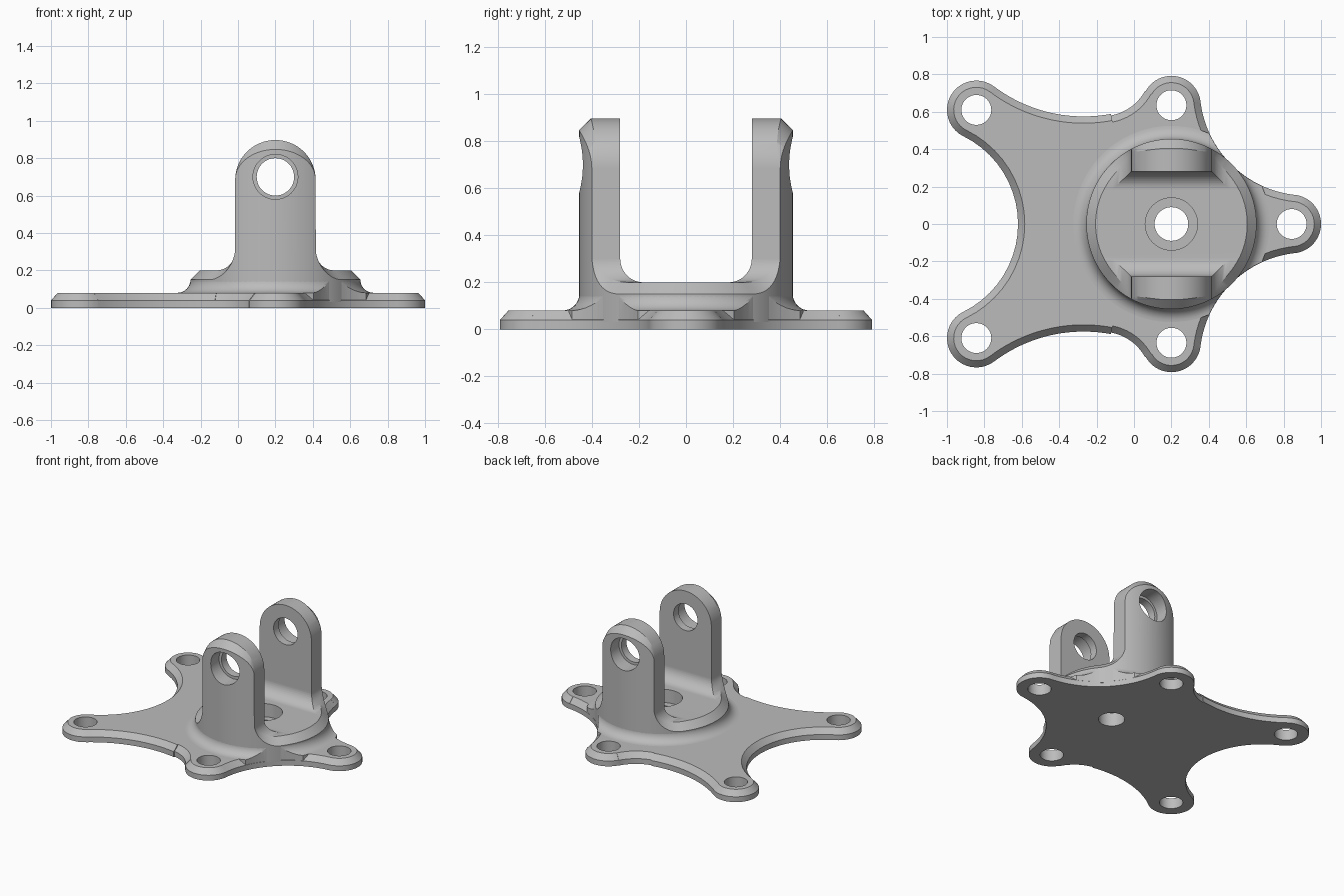
import bpy, bmesh, math
from math import sin, cos, pi, sqrt, asin, atan2
from mathutils import Vector

cube = bpy.data.objects.get("Cube")
if cube:
    bpy.data.objects.remove(cube, do_unlink=True)

grey = bpy.data.materials.new("plain grey")
grey.use_nodes = True
colour = (0.5, 0.5, 0.5, 1)
grey.diffuse_color = colour
grey.node_tree.nodes["Principled BSDF"].inputs["Base Color"].default_value = colour

HUB_X = 0.2      # hub axis
HUB_R = 0.455    # hub radius
BOSS_R = 0.157   # radius of the screw lobes


def make_object(name, bm):
    bmesh.ops.remove_doubles(bm, verts=bm.verts, dist=1e-5)
    bmesh.ops.dissolve_degenerate(bm, edges=bm.edges, dist=1e-5)
    bmesh.ops.recalc_face_normals(bm, faces=bm.faces)
    mesh = bpy.data.meshes.new(name)
    bm.to_mesh(mesh)
    bm.free()
    mesh.materials.append(grey)
    ob = bpy.data.objects.new(name, mesh)
    bpy.context.collection.objects.link(ob)
    return ob


def stack(name, loops, closed=False):
    """Skin a list of matching point loops, capped unless closed on itself."""
    bm = bmesh.new()
    rings = [[bm.verts.new(p) for p in loop] for loop in loops]
    n = len(rings[0])
    pairs = list(zip(rings, rings[1:]))
    if closed:
        pairs.append((rings[-1], rings[0]))
    else:
        bm.faces.new(rings[0])
        bm.faces.new(rings[-1])
    for a, b in pairs:
        for i in range(n):
            j = (i + 1) % n
            bm.faces.new((a[i], a[j], b[j], b[i]))
    return make_object(name, bm)


def cylinder(centre, axis, radius, lo, hi):
    loops = []
    for h in (lo, hi):
        loop = []
        for i in range(48):
            u, v = radius * cos(i * pi / 24), radius * sin(i * pi / 24)
            off = Vector((u, v, h)) if axis == "z" else Vector((u, h, v))
            loop.append(Vector(centre) + off)
        loops.append(loop)
    return stack("cutter", loops)


def boolean(ob, cutter, operation="DIFFERENCE"):
    mod = ob.modifiers.new("cut", "BOOLEAN")
    mod.operation, mod.object, mod.solver = operation, cutter, "EXACT"
    bpy.context.view_layer.objects.active = ob
    bpy.ops.object.modifier_apply(modifier=mod.name)
    bpy.data.objects.remove(cutter, do_unlink=True)


# Plate outline: tangent circles, +1 for lobes and -1 for the hollows between
half = [(0.923, 0.724, 0.572, -1), (0.2, 0.635, BOSS_R, 1),
        (-0.17, 0.837, 0.261, -1), (-0.27, 1.368, 0.793, -1),
        (-0.843, 0.61, BOSS_R, 1)]
chain = [(0.843, 0, BOSS_R, 1)] + half + [(-1.143, 0, 0.523, -1)]
chain += [(x, -y, r, s) for x, y, r, s in reversed(half)]


def joint(a, b):
    """Angles on circles a and b of the point where they touch."""
    ang = atan2(b[1] - a[1], b[0] - a[0])
    if a[3] != b[3]:
        return ang, ang + pi
    if a[2] < b[2]:
        ang += pi
    return ang, ang


def outline(inset, z):
    pts = []
    for i, c in enumerate(chain):
        x, y, r, s = c
        start = joint(chain[i - 1], c)[1]
        end = joint(c, chain[(i + 1) % len(chain)])[0]
        sweep = s * ((s * (end - start)) % (2 * pi))
        for k in range(21):
            a = start + sweep * k / 20
            pts.append((x + (r - s * inset) * cos(a), y + (r - s * inset) * sin(a), z))
    return pts


# Base plate with chamfered rim and screw holes
plate = stack("base_plate", [outline(0, 0), outline(0, 0.04), outline(0.036, 0.08)])
for x, y, r, s in chain:
    if s > 0:
        boolean(plate, cylinder((x, y, 0), "z", 0.08, -1, 1))
boolean(plate, cylinder((HUB_X, 0, 0), "z", 0.09, -1, 1))

# Concave skirt blending hub into plate, trimmed to the plate outline
section = [(0.3, 0.14), (0.3, 0.03), (0.525, 0.03)]
section += [(0.525 - 0.071 * sin(t * pi / 16), 0.151 - 0.071 * cos(t * pi / 16)) for t in range(9)]
skirt = stack("hub_skirt", [[(HUB_X + r * cos(k * pi / 48), r * sin(k * pi / 48), z)
                             for r, z in section] for k in range(96)], closed=True)
boolean(skirt, stack("cutter", [outline(0.001, -1), outline(0.001, 1)]), "INTERSECT")

# Fork: right half of the front profile as (x, z, chamfer, outer x)
profile = []
for k in range(17):      # rounded ear top
    a = k * pi / 32
    x = 0.215 * sin(a)
    profile.append((x, 0.685 + 0.212 * cos(a), 0.05 * cos(a), x))
for k in range(13):      # ear flaring into the hub top
    a = k * pi / 24
    x, c = 0.316 - 0.1 * cos(a), 0.05 * sin(a)
    profile.append((x, 0.3 - 0.1 * sin(a), c, x * HUB_R / (HUB_R - c)))
first = asin(0.316 / 0.405)
for k in range(1, 17):   # hub rim
    s = sin(first + (pi / 2 - first) * k / 16)
    profile.append((0.405 * s, 0.2, 0.05, HUB_R * s))
profile = [(-x, z, c, -o) for x, z, c, o in reversed(profile[1:])] + profile

bm = bmesh.new()
columns = []
for x, z, c, o in profile:
    y_in = sqrt(max(0, (HUB_R - c) ** 2 - x * x))
    y_out = sqrt(max(0, HUB_R ** 2 - o * o))
    front = [(o, y_out, 0.03), (o, y_out, z - c), (x, y_in, z)]
    ring = front + [(px, -py, pz) for px, py, pz in reversed(front)]
    columns.append([bm.verts.new((HUB_X + px, py, pz)) for px, py, pz in ring])
for a, b in zip(columns, columns[1:]):
    for i in range(6):
        j = (i + 1) % 6
        bm.faces.new((a[i], a[j], b[j], b[i]))
fork = make_object("fork", bm)

# Slot between the ears, with rounded lower corners
side = [(0.18 + 0.1 * sin(k * pi / 24), 0.2995 - 0.1 * cos(k * pi / 24)) for k in range(13)]
side.append((0.28, 1.2))
slot = side + [(-y, z) for y, z in reversed(side)]
boolean(fork, stack("cutter", [[(x, y, z) for y, z in slot] for x in (-0.6, 1)]))

# Pin holes with outer counterbores, and the stepped centre hole
pin = (HUB_X, 0, 0.7)
boolean(fork, cylinder(pin, "y", 0.1, -1, 1))
boolean(fork, cylinder(pin, "y", 0.12, 0.34, 1))
boolean(fork, cylinder(pin, "y", 0.12, -1, -0.34))
boolean(fork, cylinder((HUB_X, 0, 0), "z", 0.09, -1, 0.5))
boolean(fork, cylinder((HUB_X, 0, 0), "z", 0.14, 0.1, 0.5))

# Smooth shading with crisp edges
for ob in (plate, skirt, fork):
    bpy.ops.object.select_all(action="DESELECT")
    ob.select_set(True)
    bpy.context.view_layer.objects.active = ob
    bpy.ops.object.shade_smooth_by_angle(angle=math.radians(25))
    normals = ob.modifiers.new("face_normals", "WEIGHTED_NORMAL")
    normals.keep_sharp = True
